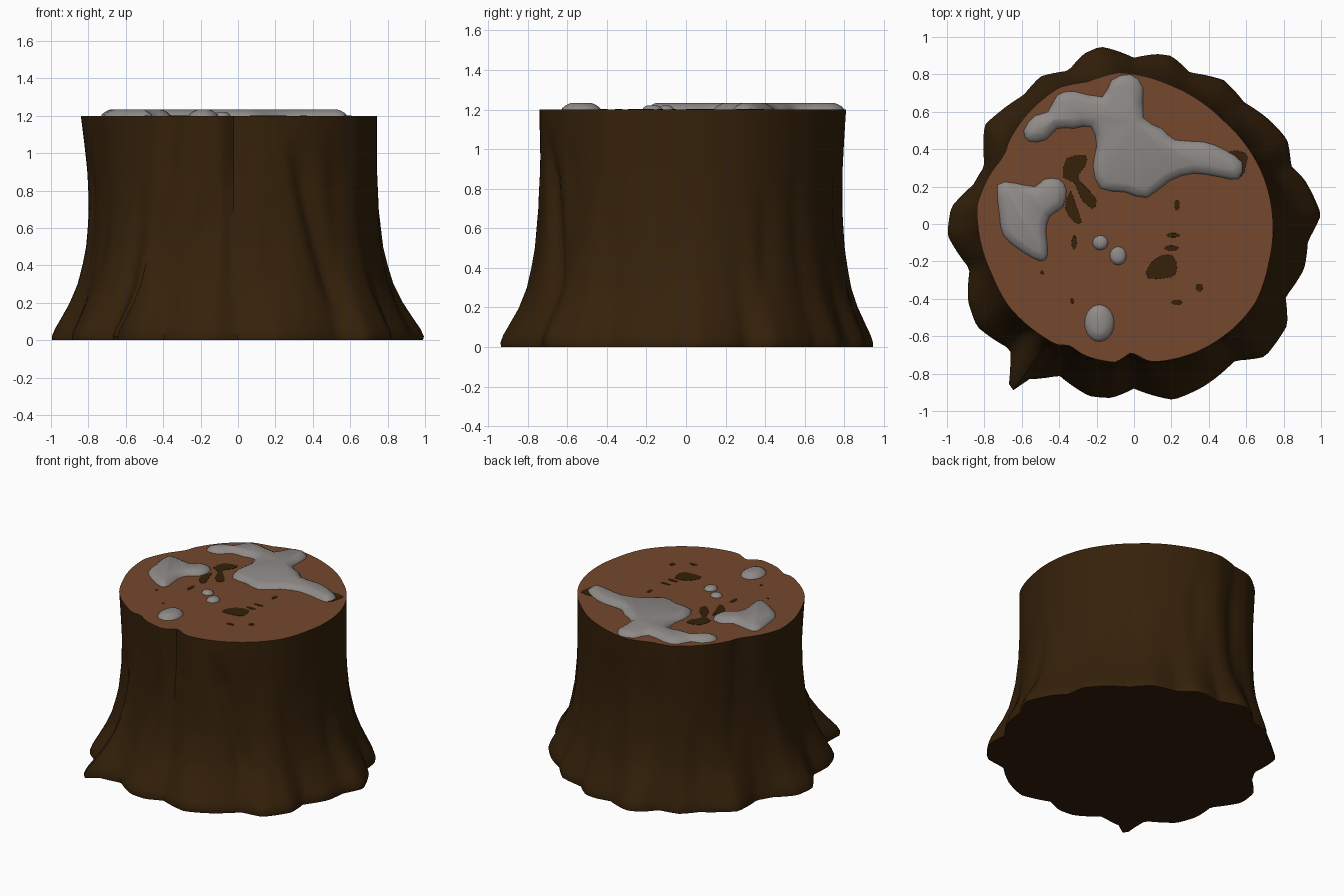
import bpy, bmesh, math, random
from mathutils import Vector

cube = bpy.data.objects.get("Cube")
if cube:
    bpy.data.objects.remove(cube, do_unlink=True)

random.seed(4)
TOP = 1.2
SEGMENTS = 180


def make_material(name, color):
    material = bpy.data.materials.new(name)
    material.use_nodes = True
    material.diffuse_color = (*color, 1)
    shader = next(n for n in material.node_tree.nodes if n.type == 'BSDF_PRINCIPLED')
    shader.inputs["Base Color"].default_value = (*color, 1)
    return material


bark = make_material("dark bark", (.035, .015, .003))
wood = make_material("cut wood", (.178, .065, .026))
snow = make_material("grey snow", (.27, .255, .246))


def finish(bm, name, materials, angle):
    mesh = bpy.data.meshes.new(name)
    bm.to_mesh(mesh)
    bm.free()
    for material in materials:
        mesh.materials.append(material)
    obj = bpy.data.objects.new(name, mesh)
    bpy.context.collection.objects.link(obj)
    bpy.ops.object.select_all(action='DESELECT')
    obj.select_set(True)
    bpy.context.view_layer.objects.active = obj
    bpy.ops.object.shade_smooth_by_angle(angle=math.radians(angle))
    return obj


def interpolate(samples, value):
    """Piecewise linear lookup in sorted (key, result) pairs."""
    for (key, result), (next_key, next_result) in zip(samples, samples[1:]):
        if key <= value <= next_key:
            t = (value - key) / max(next_key - key, 1e-6)
            return result + (next_result - result) * t
    return samples[-1][1]


def polar(points):
    """Turn an outline into a periodic table of angle and radius."""
    table = sorted((math.atan2(y, x) % math.tau, math.hypot(x, y)) for x, y in points)
    first, last = table[0], table[-1]
    return ([(last[0] - math.tau, last[1])] + table
            + [(first[0] + math.tau, first[1])])


# Root outline at the ground and rim outline at the cut
root_outline = polar([
    (1, .05), (.91, .24), (.84, .31), (.82, .45), (.72, .56), (.59, .65),
    (.48, .77), (.3, .81), (.2, .9), (.12, .91), (0, .89), (-.1, .93),
    (-.18, .95), (-.27, .91), (-.35, .82), (-.5, .79), (-.59, .69), (-.72, .6),
    (-.8, .53), (-.8, .31), (-.86, .21), (-.98, .09), (-1, -.06), (-.88, -.24),
    (-.89, -.41), (-.84, -.55), (-.66, -.67), (-.66, -.77), (-.67, -.88),
    (-.61, -.9), (-.56, -.83), (-.4, -.81), (-.24, -.92), (-.12, -.93),
    (0, -.88), (.21, -.94), (.37, -.87), (.54, -.73), (.7, -.71), (.82, -.54),
    (.81, -.39), (.91, -.24), (.93, -.09)])
rim_outline = polar([
    (.74, .05), (.69, .26), (.6, .42), (.47, .56), (.35, .66), (.2, .74),
    (-.08, .81), (-.25, .76), (-.4, .73), (-.56, .6), (-.66, .46), (-.73, .33),
    (-.84, .1), (-.82, -.1), (-.76, -.27), (-.67, -.44), (-.49, -.6),
    (-.25, -.71), (-.1, -.74), (-.03, -.7), (.07, -.74), (.32, -.69),
    (.54, -.55), (.65, -.42), (.72, -.21)])
flare = [(0, .98), (.02, 1), (.06, .93), (.1, .82), (.2, .56), (.3, .36),
         (.4, .24), (.5, .14), (.7, .04), (.9, 0), (TOP, 0)]

# Bark creases: angle at the middle, lean, depth, lowest and highest point
creases = [(4.68, .06, .02, .75, TOP), (4.13, .15, .025, .7, TOP),
           (5.25, -.3, .04, .1, 1.1), (4.45, .2, .02, .3, .9),
           (3.95, .1, .025, .05, .9), (2.6, .05, .015, .8, TOP)]
for step in range(14):
    low = random.uniform(0, .4)
    creases.append((step * math.tau / 14 + random.uniform(-.12, .12),
                    random.uniform(-.12, .12), random.uniform(.007, .016),
                    low, low + random.uniform(.6, 1)))


def trunk_radius(angle, z):
    rim = interpolate(rim_outline, angle)
    root = interpolate(root_outline, angle)
    radius = rim + (root - rim) * interpolate(flare, z)
    waist = .05 * max(0, -math.cos(angle)) ** 4 + .025 * max(0, math.sin(angle)) ** 4
    radius -= waist * math.sin(math.pi * z / TOP)
    for centre, lean, depth, low, high in creases:
        if low < z < high or z == high == TOP:
            turn = angle - centre - lean * (z - .6)
            turn = (turn + math.pi) % math.tau - math.pi
            fade = min(1, (z - low) / .25, (high - z) / .25 if high < TOP else 1)
            side = .05 if turn < 0 else .1
            radius -= depth * fade * math.exp(-(turn / side) ** 2)
    return radius


# Trunk with bark sides and a cut wooden face
bm = bmesh.new()
heights = [0, .02, .06, .1] + [TOP * k / 24 for k in range(3, 24)] + [TOP]
rings = []
for z in heights:
    ring = []
    for i in range(SEGMENTS):
        angle = math.tau * i / SEGMENTS
        r = trunk_radius(angle, z)
        ring.append(bm.verts.new((r * math.cos(angle), r * math.sin(angle), z)))
    rings.append(ring)
for lower, upper in zip(rings, rings[1:]):
    for i in range(SEGMENTS):
        j = (i + 1) % SEGMENTS
        bm.faces.new((lower[i], lower[j], upper[j], upper[i]))
bm.faces.new(rings[0][::-1])
bm.faces.new(rings[-1]).material_index = 1
finish(bm, "stump_trunk", [bark, wood], 40)


def rounded(points, steps):
    """Smooth closed curve through the given points."""
    result = []
    count = len(points)
    for i in range(count):
        a, b, c, d = (Vector(points[(i + k) % count]) for k in (-1, 0, 1, 2))
        for s in range(steps):
            t = s / steps
            result.append(.5 * (2 * b + (c - a) * t + (2 * a - 5 * b + 4 * c - d) * t ** 2
                                + (3 * b - a - 3 * c + d) * t ** 3))
    return result


def ellipse(x, y, rx, ry, sides=10):
    return [(x + rx * math.cos(math.tau * i / sides),
             y + ry * math.sin(math.tau * i / sides)) for i in range(sides)]


def patch(name, outline, material, layers, steps=2):
    """Plate on the cut face, raised by (inset, rise) layers."""
    bm = bmesh.new()
    base = [bm.verts.new((p.x, p.y, TOP - .002)) for p in rounded(outline, steps)]
    face = bm.faces.new(base)
    face.normal_update()
    if face.normal.z < 0:
        face.normal_flip()
    for inset, rise in layers:
        bmesh.ops.inset_region(bm, faces=[face], thickness=inset, depth=rise,
                               use_even_offset=True, use_boundary=True)
    finish(bm, name, [material], 60)


# Snow drifts
mound = [(.004, .009), (.012, .011), (.018, .01), (.014, .005)]
low_mound = [(.003, .009), (.01, .009), (.012, .005)]
large_drift = [
    (.58, .33), (.56, .24), (.46, .25), (.32, .27), (.19, .23), (.07, .14),
    (-.05, .17), (-.18, .19), (-.22, .31), (-.2, .42), (-.23, .52), (-.32, .51),
    (-.41, .51), (-.47, .45), (-.56, .44), (-.59, .5), (-.53, .58), (-.46, .6),
    (-.41, .69), (-.32, .71), (-.17, .68), (-.12, .77), (-.02, .8), (.05, .73),
    (.05, .57), (.15, .51), (.22, .45), (.37, .44), (.48, .4)]
side_drift = [
    (-.73, .21), (-.64, .22), (-.53, .2), (-.48, .24), (-.4, .24), (-.36, .18),
    (-.38, .09), (-.45, .04), (-.47, -.04), (-.46, -.16), (-.5, -.2),
    (-.61, -.14), (-.7, -.06), (-.72, .05)]
patch("large_snow_drift", large_drift, snow, mound)
patch("side_snow_drift", side_drift, snow, mound)
patch("front_snow_lump", ellipse(-.185, -.53, .08, .1), snow, mound)
patch("small_snow_lump", ellipse(-.18, -.1, .042, .04), snow, low_mound)
patch("second_small_snow_lump", ellipse(-.085, -.17, .045, .05), snow, low_mound)

# Dark rot marks on the cut face
plate = [(.001, .004)]
marks = {
    "front_rot_mark": [(.07, -.29), (.08, -.22), (.14, -.17), (.21, -.17),
                       (.23, -.24), (.2, -.285)],
    "back_rot_mark": [(-.38, .25), (-.36, .35), (-.26, .37), (-.26, .31), (-.3, .25),
                      (-.25, .19), (-.2, .13), (-.22, .08), (-.28, .13), (-.32, .22)],
    "middle_rot_mark": [(-.37, .08), (-.34, .18), (-.31, .1), (-.28, .01), (-.32, .01)],
    "rim_rot_mark": [(.5, .385), (.6, .38), (.6, .32), (.57, .25)],
}
for name, outline in marks.items():
    patch(name, outline, bark, plate)
specks = [(-.32, -.1, .015, .04), (.23, .1, .015, .03), (.21, -.06, .04, .012),
          (.2, -.13, .04, .015), (.35, -.34, .02, .022), (.23, -.42, .03, .015),
          (-.33, -.41, .01, .015), (-.49, -.26, .01, .012)]
for number, speck in enumerate(specks):
    patch(f"rot_speck_{number}", ellipse(*speck), bark, plate, steps=1)
